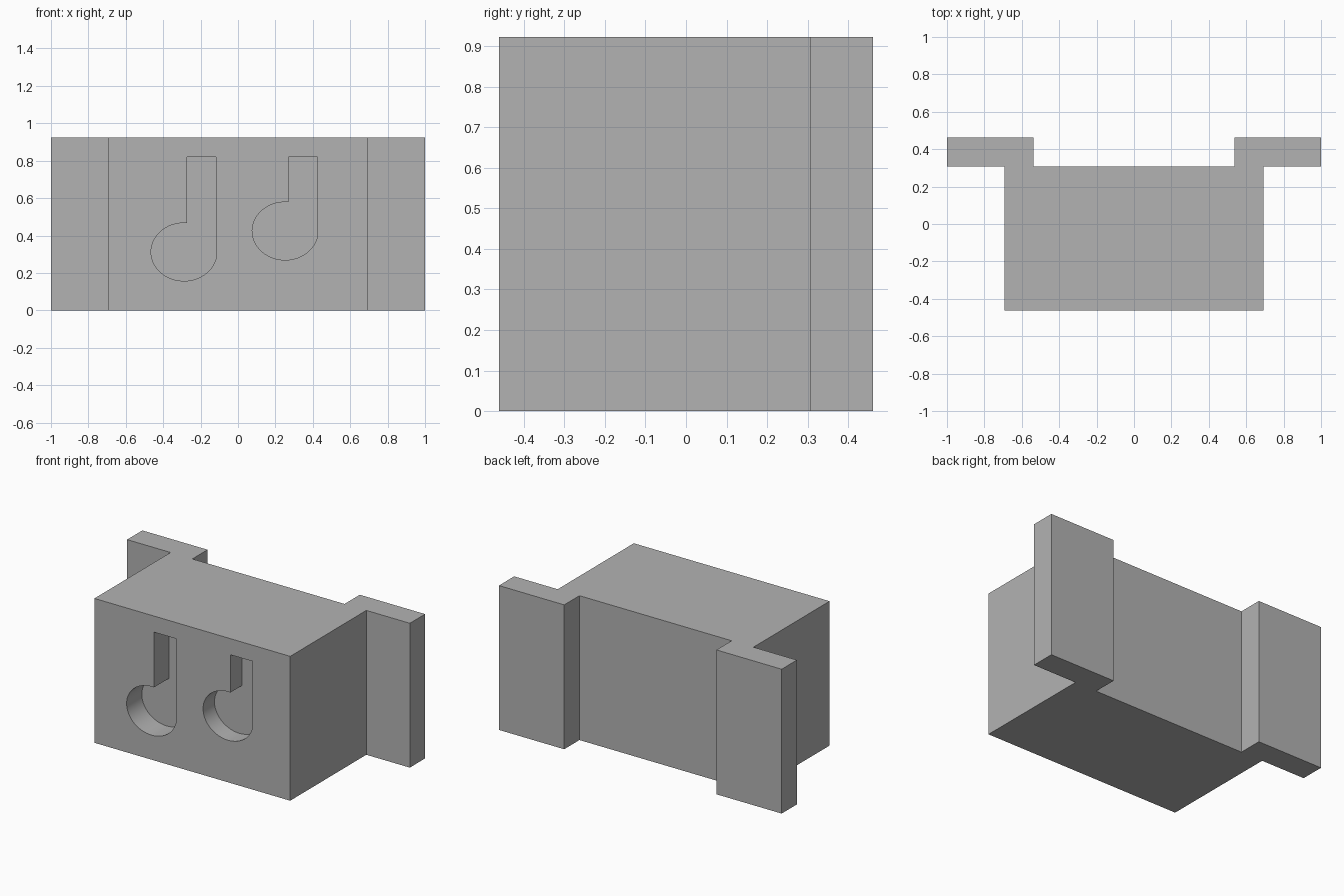
import bpy, bmesh
from math import acos, cos, sin, pi, radians

if "Cube" in bpy.data.objects:
    bpy.data.objects.remove(bpy.data.objects["Cube"], do_unlink=True)

U = 1 / 13          # design unit
grey = bpy.data.materials.new("plain_grey")
grey.use_nodes = True
grey.diffuse_color = (0.45, 0.45, 0.45, 1)
grey.node_tree.nodes["Principled BSDF"].inputs["Base Color"].default_value = grey.diffuse_color


def prism(name, points, direction):
    """Extrude a closed outline along a direction."""
    bm = bmesh.new()
    face = bm.faces.new([bm.verts.new(p) for p in points])
    top = bmesh.ops.extrude_face_region(bm, geom=[face])["geom"]
    bmesh.ops.translate(bm, vec=direction,
                        verts=[v for v in top if isinstance(v, bmesh.types.BMVert)])
    bmesh.ops.recalc_face_normals(bm, faces=bm.faces)
    mesh = bpy.data.meshes.new(name)
    bm.to_mesh(mesh)
    bm.free()
    mesh.materials.append(grey)
    obj = bpy.data.objects.new(name, mesh)
    bpy.context.collection.objects.link(obj)
    return obj


# Block with stepped side flanges: half outline in plan, mirrored
half = [(9, -6), (9, 4), (13, 4), (13, 6), (7, 6), (7, 4)]
plan = half + [(-x, y) for x, y in reversed(half)]
body = prism("flanged_block", [(x * U, y * U, 0) for x, y in plan], (0, 0, 12 * U))


def note_pocket(name, cx, cz, depth, slot_top=0.82):
    """Cutter: round hole joined to an upright slot on its right."""
    rx, rz, left, right = 0.176, 0.155, 0.017, 0.172
    front = -6 * U - 0.1
    start, end = -acos(right / rx), acos(left / rx) - 2 * pi
    steps = 48
    angles = [start + (end - start) * i / steps for i in range(steps + 1)]
    outline = [(cx + rx * cos(a), front, cz + rz * sin(a)) for a in angles]
    outline += [(cx + left, front, slot_top), (cx + right, front, slot_top)]
    cutter = prism(name, outline, (0, depth + 0.1, 0))
    cutter.hide_render = True
    return cutter


# Two pockets cut into the front
cutters = [note_pocket("left_pocket_cutter", -0.289, 0.312, 2 * U),
           note_pocket("right_pocket_cutter", 0.252, 0.424, 1.5 * U)]
bpy.ops.object.select_all(action="DESELECT")
body.select_set(True)
bpy.context.view_layer.objects.active = body
for cutter in cutters:
    mod = body.modifiers.new("pocket", "BOOLEAN")
    mod.operation, mod.solver, mod.object = "DIFFERENCE", "EXACT", cutter
    bpy.ops.object.modifier_apply(modifier=mod.name)
    bpy.data.objects.remove(cutter, do_unlink=True)

bpy.ops.object.shade_smooth_by_angle(angle=radians(20))
